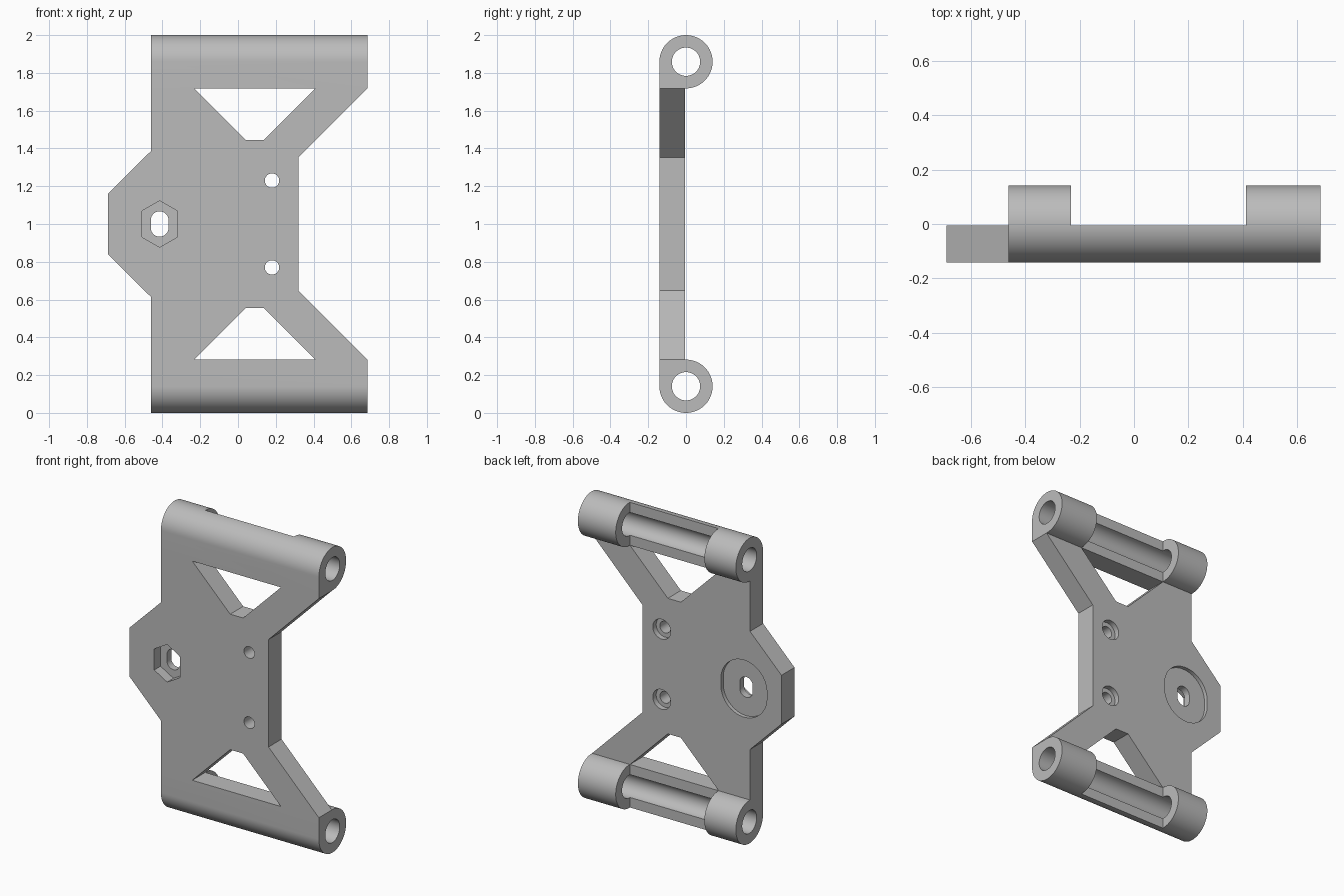
import bpy
import bmesh
from math import sin, cos, pi

cube = bpy.data.objects.get("Cube")
if cube:
    bpy.data.objects.remove(cube, do_unlink=True)

grey = bpy.data.materials.new("light grey plastic")
grey.use_nodes = True
grey.diffuse_color = (0.5, 0.5, 0.5, 1)
grey.node_tree.nodes["Principled BSDF"].inputs["Base Color"].default_value = (0.5, 0.5, 0.5, 1)

R = 0.141          # barrel radius; also the front face offset
BACK = -0.006      # back face of the plate


def prism(name, pts, axis, lo, hi):
    """Extrude a closed 2D profile along x (pts are y, z) or y (pts are x, z)."""
    place = (lambda a, b, t: (t, a, b)) if axis == "x" else (lambda a, b, t: (a, t, b))
    bm = bmesh.new()
    face = bm.faces.new([bm.verts.new(place(a, b, lo)) for a, b in pts])
    new = bmesh.ops.extrude_face_region(bm, geom=[face])["geom"]
    shift = place(0, 0, hi - lo)
    bmesh.ops.translate(bm, vec=shift, verts=[v for v in new if isinstance(v, bmesh.types.BMVert)])
    bmesh.ops.recalc_face_normals(bm, faces=bm.faces)
    mesh = bpy.data.meshes.new(name)
    bm.to_mesh(mesh)
    bm.free()
    mesh.materials.append(grey)
    ob = bpy.data.objects.new(name, mesh)
    bpy.context.collection.objects.link(ob)
    return ob


def slot(cx, cz, r, stretch=0.0, n=48, turn=0.0):
    """Round or polygonal profile, pulled apart vertically by stretch."""
    pts = []
    for i in range(n):
        a = 2 * pi * (i + 0.5) / n + turn
        pts.append((cx + r * cos(a), cz + r * sin(a) + (stretch if sin(a) > 0 else -stretch)))
    return pts


def combine(target, tool, operation="DIFFERENCE"):
    """Apply a boolean and discard the tool object."""
    tool.hide_render = True
    mod = target.modifiers.new("combine", "BOOLEAN")
    mod.operation = operation
    mod.solver = "EXACT"
    mod.object = tool
    dg = bpy.context.evaluated_depsgraph_get()
    mesh = bpy.data.meshes.new_from_object(target.evaluated_get(dg))
    target.modifiers.clear()
    target.data = mesh
    bpy.data.objects.remove(tool, do_unlink=True)


def flip(pts):
    return [(a, 2 - b) for a, b in pts]


# Flat plate outline, symmetric about mid height
upper_right = [(0.32, 1.352), (0.685, 1.718), (0.685, 2 - R)]
upper_left = [(-0.46, 2 - R), (-0.46, 1.387), (-0.688, 1.16)]
half = upper_right + upper_left
bracket = prism("mounting_bracket", half + flip(half)[::-1], "y", -R, BACK)

# Trapezoid windows
window = [(-0.234, 1.719), (0.411, 1.719), (0.136, 1.444), (0.042, 1.444)]
for pts in (window, flip(window)):
    combine(bracket, prism("window_cutter", pts, "y", -0.3, 0.3))

# Hinge barrels: rounded outside, square corner at the front inside
c = 2 - R
arc = [(R * cos(a), c + R * sin(a)) for a in [-pi / 2 + 1.5 * pi * i / 48 for i in range(49)]]
barrel = arc + [(-R, c - R)]
for flipped in (False, True):
    side = flip if flipped else list
    bar = prism("hinge_barrel", side(barrel), "x", -0.46, 0.685)
    gap = [(BACK, c - 0.2), (0.3, c - 0.2), (0.3, c + 0.2), (BACK, c + 0.2)]
    combine(bar, prism("gap_cutter", side(gap), "x", -0.232, 0.411))
    combine(bracket, bar, "UNION")
    combine(bracket, prism("bore_cutter", side(slot(0, c, 0.075)), "x", -1, 1))

# Screw holes with counterbores at the back
for z in (1.23, 0.77):
    combine(bracket, prism("screw_cutter", slot(0.18, z, 0.038, n=32), "y", -0.3, 0.3))
    combine(bracket, prism("counterbore_cutter", slot(0.18, z, 0.065, n=32), "y", BACK - 0.035, 0.1))

# Adjustable bolt: through slot, hexagonal nut pocket, round recess behind
x = -0.415
combine(bracket, prism("slot_cutter", slot(x, 1, 0.047, 0.02), "y", -0.3, 0.3))
combine(bracket, prism("nut_cutter", slot(x, 1, 0.108, 0.015, n=6), "y", -0.3, -R + 0.065))
combine(bracket, prism("recess_cutter", slot(x, 1, 0.167, 0.02), "y", BACK - 0.025, 0.1))

# Smooth the round walls, keep the machined edges sharp
bpy.ops.object.select_all(action="DESELECT")
bracket.select_set(True)
bpy.context.view_layer.objects.active = bracket
bpy.ops.object.shade_smooth_by_angle(angle=pi / 6)
